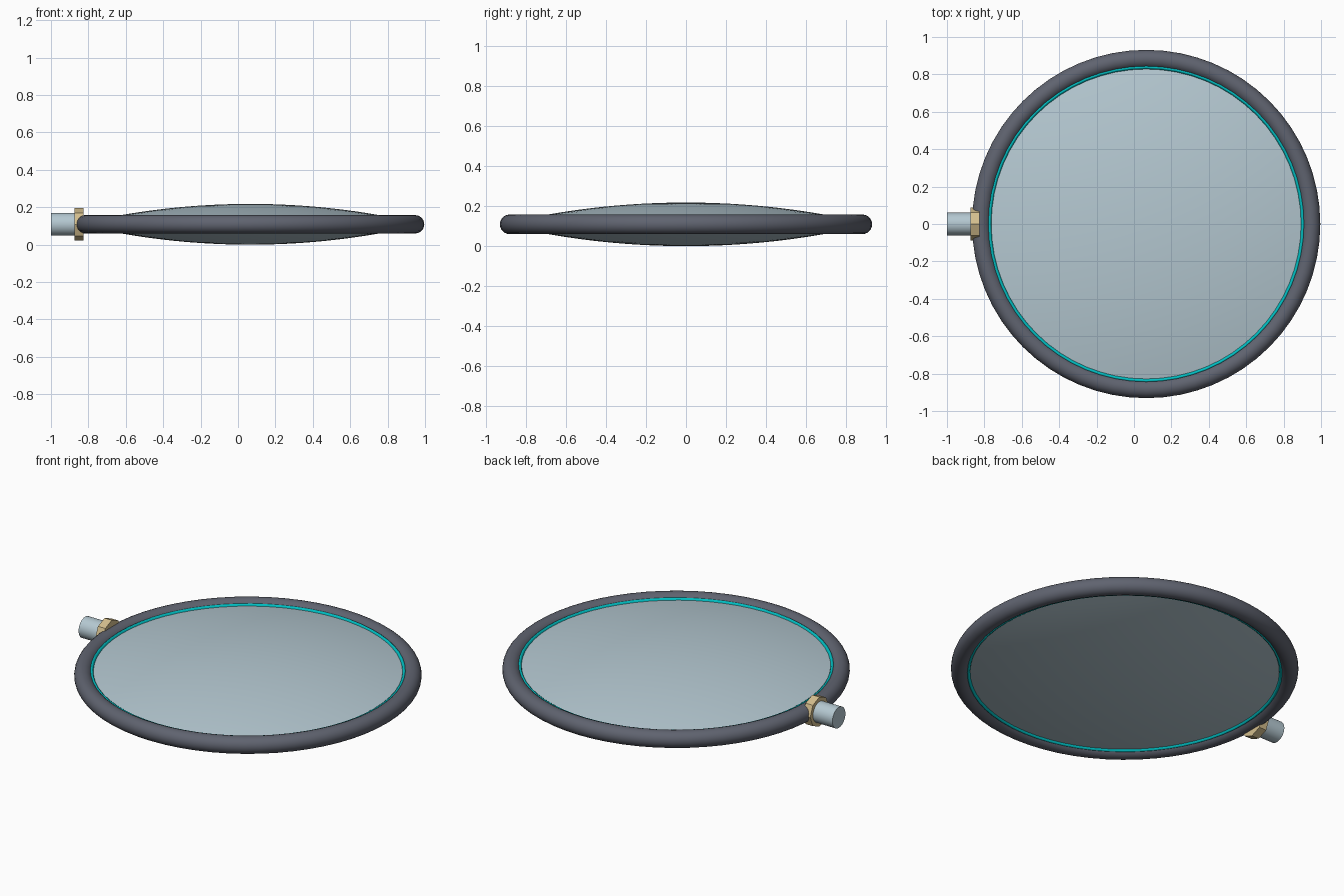
import bpy, math
from mathutils import Vector

if "Cube" in bpy.data.objects:
    bpy.data.objects.remove(bpy.data.objects["Cube"])

CENTRE = Vector((0.065, 0, 0.109))


def material(name, rgb):
    m = bpy.data.materials.new(name)
    m.use_nodes = True
    m.diffuse_color = (*rgb, 1)
    m.node_tree.nodes["Principled BSDF"].inputs["Base Color"].default_value = (*rgb, 1)
    return m


rubber = material("dark grey", (0.115, 0.125, 0.16))
teal = material("teal", (0.0, 0.52, 0.54))
glass = material("pale blue grey", (0.46, 0.58, 0.64))
brass = material("brass", (0.66, 0.52, 0.27))


def finish(name, mat, angle=40):
    o = bpy.context.object
    o.name = name
    o.data.materials.append(mat)
    bpy.ops.object.shade_smooth_by_angle(angle=math.radians(angle))
    return o


def ring(name, mat, major, minor, sides):
    bpy.ops.mesh.primitive_torus_add(
        location=CENTRE, major_radius=major, minor_radius=minor,
        major_segments=64, minor_segments=sides)
    return finish(name, mat)


def rod(name, mat, x0, x1, radius, sides, angle=40):
    bpy.ops.mesh.primitive_cylinder_add(
        vertices=sides, radius=radius, depth=x1 - x0,
        location=((x0 + x1) / 2, 0, CENTRE.z), rotation=(0, math.pi / 2, 0))
    return finish(name, mat, angle)


# Outer frame and the thin accent ring inside it
ring("outer_frame", rubber, 0.882, 0.049, 24)
accent = ring("accent_ring", teal, 0.838, 0.014, 12)
accent.scale.z = 2.4

# Biconvex lens: a sphere-cap profile on both faces, lathed about z
EDGE, HALF, SAG = 0.83, 0.109, 0.087
curve = (EDGE ** 2 + SAG ** 2) / (2 * SAG)
steps = 16
upper = []
for i in range(steps + 1):
    r = EDGE * i / steps
    upper.append((r, HALF - curve + math.sqrt(curve ** 2 - r ** 2)))
profile = upper + [(r, -z) for r, z in reversed(upper)]
seg = 64
verts, rows, faces = [], [], []
for r, z in profile:
    n = seg if r else 1
    rows.append([len(verts) + k for k in range(n)])
    for k in range(n):
        a = 2 * math.pi * k / seg
        verts.append((r * math.cos(a), r * math.sin(a), z))
for a, b in zip(rows, rows[1:]):
    for k in range(seg):
        quad = [a[k % len(a)], b[k % len(b)], b[(k + 1) % len(b)], a[(k + 1) % len(a)]]
        faces.append(list(dict.fromkeys(quad)))
mesh = bpy.data.meshes.new("lens")
mesh.from_pydata(verts, [], faces)
lens = bpy.data.objects.new("lens", mesh)
bpy.context.collection.objects.link(lens)
lens.location = CENTRE
bpy.ops.object.select_all(action="DESELECT")
lens.select_set(True)
bpy.context.view_layer.objects.active = lens
finish("lens", glass)

# Side fitting: collar nut against the frame and a plain stub
rod("collar_nut", brass, -0.873, -0.825, 0.087, 8, 20)
rod("stub_pipe", glass, -1.0, -0.84, 0.061, 32)
